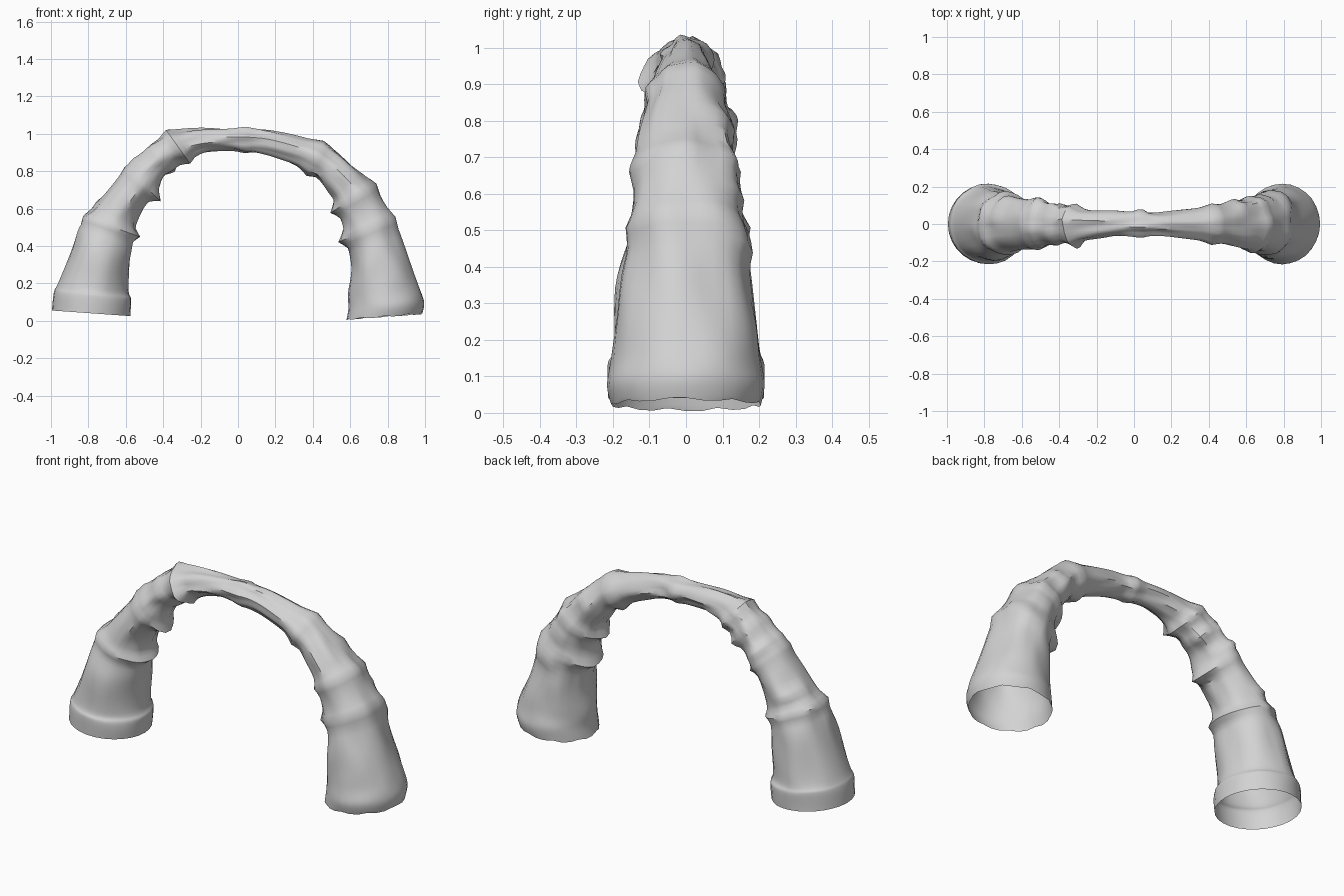
import bpy, bmesh, math
from mathutils import Vector, noise

if "Cube" in bpy.data.objects:
    bpy.data.objects.remove(bpy.data.objects["Cube"])

stone = bpy.data.materials.new("pale_grey_stone")
stone.use_nodes = True
colour = (0.65, 0.65, 0.65, 1)
stone.diffuse_color = colour
stone.node_tree.nodes["Principled BSDF"].inputs["Base Color"].default_value = colour

# Cross-section stations: outer x, z, inner x, z, half depth
stations = [
    (-.995, .055, -.575, .025, .213), (-.985, .15, -.57, .11, .215),
    (-.96, .2, -.585, .16, .2), (-.88, .42, -.58, .33, .18),
    (-.815, .555, -.555, .46, .155), (-.71, .67, -.53, .56, .14),
    (-.6, .82, -.455, .68, .125), (-.5, .9, -.385, .78, .11),
    (-.37, 1.0, -.27, .86, .09), (-.2, 1.025, -.16, .905, .07),
    (.02, 1.025, .02, .91, .06), (.2, 1.015, .17, .885, .065),
    (.45, .945, .38, .8, .095), (.6, .84, .47, .71, .12),
    (.72, .72, .53, .6, .135), (.83, .55, .58, .44, .155),
    (.9, .36, .605, .29, .185), (.965, .19, .59, .15, .2),
    (.995, .1, .59, .07, .215), (.985, .035, .58, .005, .205)]

# Folded collars: station, height, spur angle in degrees, spur height
# (angle 0 is outside the arch, 90 the back, 180 inside)
collars = [
    (4, .016, 180, .02), (4.7, .0, 40, .02), (6, .012, 180, .045),
    (6.4, .008, 60, .02), (7.3, .008, 140, .02), (8, .018, 250, .025),
    (10.1, .008, 90, .015), (12, .016, 180, .012), (13, .0, 60, .015),
    (14, .016, 180, .03), (14.5, 0, 75, .02), (15, .016, 170, .035),
    (15.3, 0, 70, .025)]

SIDES, STEPS = 28, 6


def spline(s):
    """Smoothly interpolated station at position s."""
    i = min(int(s), len(stations) - 2)
    t = s - i
    p = [stations[max(0, min(len(stations) - 1, i + k))] for k in (-1, 0, 1, 2)]
    return [b + t / 2 * (c - a + t * (2 * a - 5 * b + 4 * c - d + t * (3 * (b - c) + d - a)))
            for a, b, c, d in zip(*p)]


def swell(s, angle):
    """Height of the collars, spurs and gentle unevenness."""
    h = 0
    for at, height, spur_angle, spur in collars:
        along = math.exp(-((s - at) / .2) ** 2)
        around = max(0, math.cos(angle - math.radians(spur_angle))) ** 6
        h += along * (height + spur * around)
    middle = min(s, len(stations) - 1 - s) / 3
    rough = noise.noise(Vector((s * .9, 2 * math.cos(angle), 2 * math.sin(angle))))
    return h + .016 * rough * min(1, middle)


# Open-ended arch trunk
bm = bmesh.new()
rings = []
last = (len(stations) - 1) * STEPS
for n in range(last + 1):
    s = n / STEPS
    ox, oz, ix, iz, depth = spline(s)
    centre = Vector(((ox + ix) / 2, 0, (oz + iz) / 2))
    half = Vector(((ox - ix) / 2, 0, (oz - iz) / 2))
    ring = []
    for k in range(SIDES):
        a = math.tau * k / SIDES
        radial = half * math.cos(a) + Vector((0, depth * math.sin(a), 0))
        p = centre + radial + radial.normalized() * swell(s, a)
        # Ragged lower hem on the left foot
        if n == last:
            p.z += .009 * (k % 3 == 0) * (1 - abs(math.cos(a / 2)) * .3)
        ring.append(bm.verts.new(p))
    rings.append(ring)
for lower, upper in zip(rings, rings[1:]):
    for k in range(SIDES):
        j = (k + 1) % SIDES
        bm.faces.new((lower[k], upper[k], upper[j], lower[j]))
bmesh.ops.recalc_face_normals(bm, faces=bm.faces)

mesh = bpy.data.meshes.new("arch_trunk")
bm.to_mesh(mesh)
bm.free()
mesh.materials.append(stone)
arch = bpy.data.objects.new("arch_trunk", mesh)
bpy.context.collection.objects.link(arch)
bpy.context.view_layer.objects.active = arch
arch.select_set(True)
bpy.ops.object.shade_smooth_by_angle(angle=math.radians(40))
